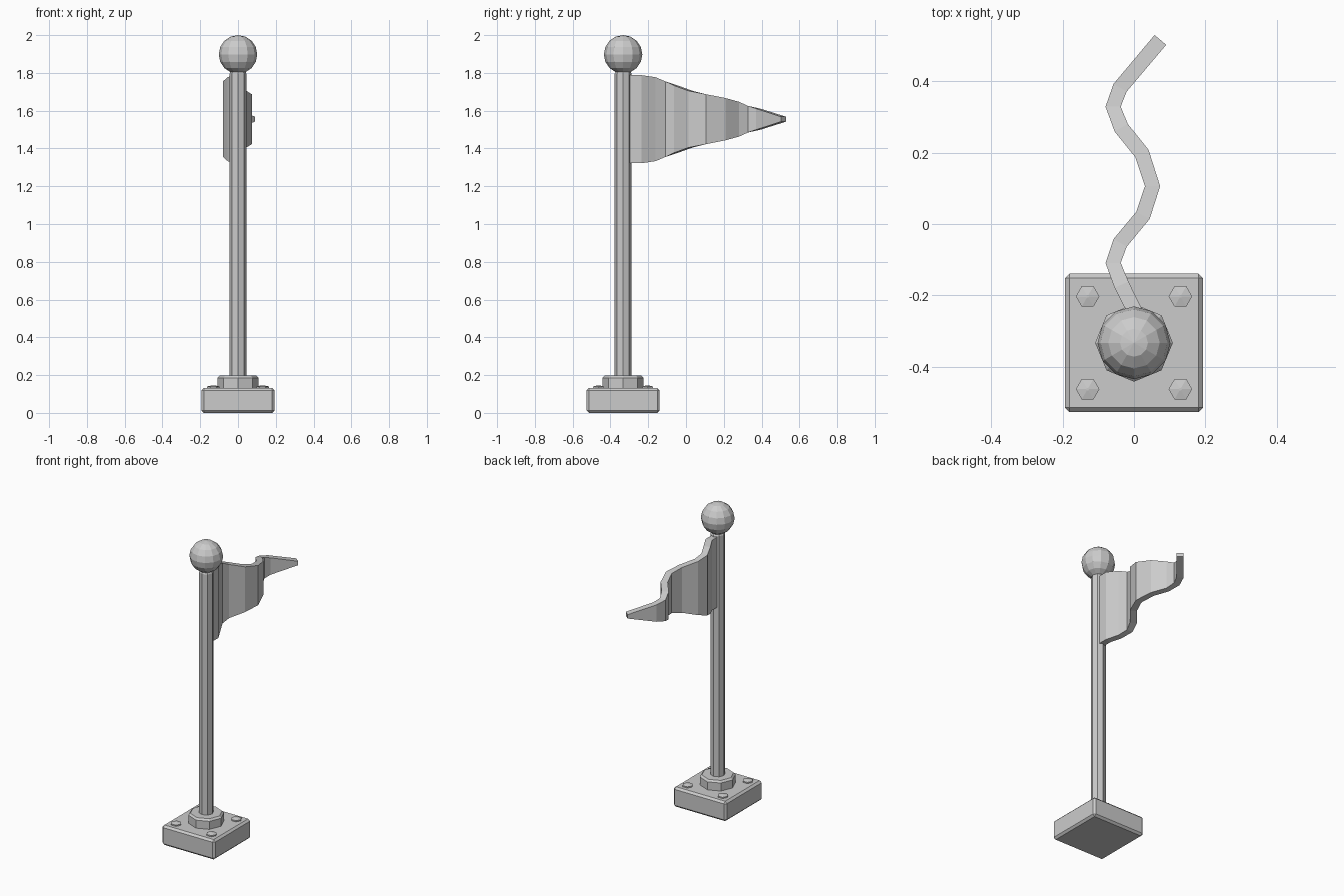
import bpy, bmesh, math
from mathutils import Vector

if "Cube" in bpy.data.objects:
    bpy.data.objects.remove(bpy.data.objects["Cube"])

CY = -0.333  # y of the pole axis


def finish(bm, name):
    bmesh.ops.recalc_face_normals(bm, faces=bm.faces)
    me = bpy.data.meshes.new(name)
    bm.to_mesh(me)
    bm.free()
    ob = bpy.data.objects.new(name, me)
    bpy.context.collection.objects.link(ob)
    return ob


def loft(bm, rings):
    """Closed skin through equal-length vertex rings, with end caps."""
    rows = [[bm.verts.new(p) for p in r] for r in rings]
    n = len(rows[0])
    for a, b in zip(rows, rows[1:]):
        for i in range(n):
            j = (i + 1) % n
            bm.faces.new((a[i], a[j], b[j], b[i]))
    bm.faces.new(rows[0][::-1])
    bm.faces.new(rows[-1])


def turned(name, x, y, sides, profile):
    """Faceted turned part from (radius, z) pairs."""
    bm = bmesh.new()
    loft(bm, [[(x + r * math.cos(2 * math.pi * i / sides),
                y + r * math.sin(2 * math.pi * i / sides), z)
               for i in range(sides)] for r, z in profile])
    return finish(bm, name)


# Base block with chamfered edges
bm = bmesh.new()
bmesh.ops.create_cube(bm, size=1)
for v in bm.verts:
    v.co = Vector((v.co.x * 0.388, v.co.y * 0.388 + CY, (v.co.z + 0.5) * 0.132))
bmesh.ops.bevel(bm, geom=bm.edges[:], offset=0.013, segments=1, affect='EDGES')
finish(bm, "base")

# Collar and pole
turned("collar", 0, CY, 8, [(0.109, 0.12), (0.109, 0.185), (0.097, 0.197)])
turned("pole", 0, CY, 8, [(0.045, 0.13), (0.045, 1.795), (0.036, 1.815)])

# Four hexagonal bolts
for sx in (-1, 1):
    for sy in (-1, 1):
        turned("bolt", sx * 0.13, CY + sy * 0.13, 6,
               [(0.033, 0.12), (0.033, 0.14), (0.004, 0.146)])

# Ball finial
bm = bmesh.new()
bmesh.ops.create_uvsphere(bm, u_segments=12, v_segments=8, radius=0.102)
bmesh.ops.translate(bm, verts=bm.verts, vec=(0, CY, 1.898))
finish(bm, "ball_finial")

# Waving pennant: (x, y, half height) along its centre line
path = [(0, -0.31, .233), (0, -0.24, .233), (-.035, -.17, .222),
        (-.0585, -.109, .2), (-.039, -.053, .178), (.025, .024, .15),
        (.052, .106, .132), (.022, .198, .112), (-.036, .27, .092),
        (-.0585, .329, .07), (-.039, .382, .056), (.074, .516, .013)]
pts = [Vector((p[0], p[1])) for p in path]
rings = []
for i, (p, (_, _, h)) in enumerate(zip(pts, path)):
    d0 = (p - pts[max(i - 1, 0)]).normalized()
    d1 = (pts[min(i + 1, len(pts) - 1)] - p).normalized()
    d = (d0 + d1).normalized()
    n = Vector((d.y, -d.x)) * 0.0213
    a, b = p + n, p - n
    rings.append([(a.x, a.y, 1.555 - h), (a.x, a.y, 1.555 + h),
                  (b.x, b.y, 1.555 + h), (b.x, b.y, 1.555 - h)])
bm = bmesh.new()
loft(bm, rings)
finish(bm, "pennant")
